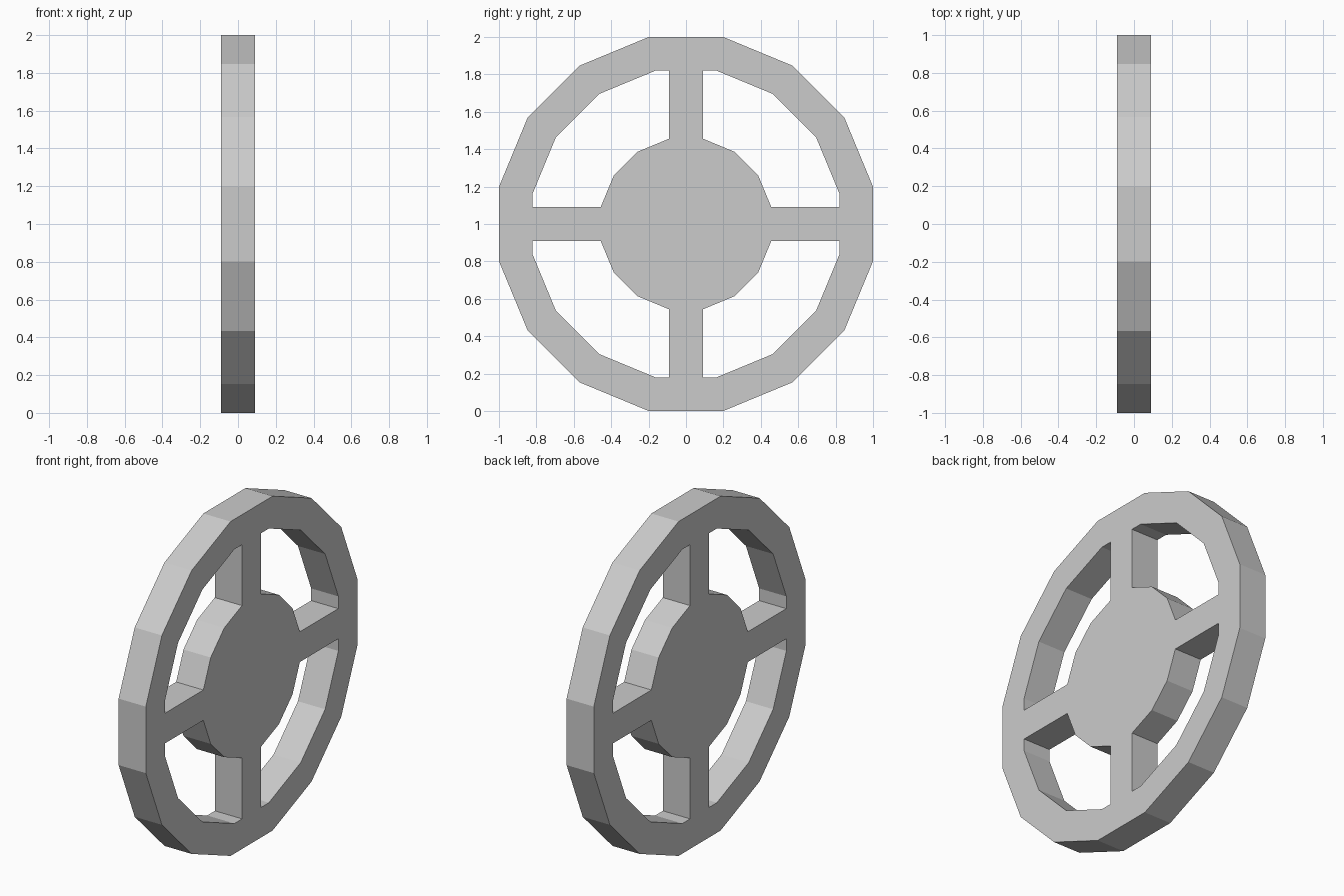
import bpy, bmesh
from math import radians, cos, sin, pi

if "Cube" in bpy.data.objects:
    bpy.data.objects.remove(bpy.data.objects["Cube"])

SIDES = 16
STEP = 2 * pi / SIDES
HALF_THICK = 0.09
HALF_SPOKE = 0.09
OUTER, INNER, HUB = (r / cos(STEP / 2) for r in (1.0, 0.82, 0.456))


def polygon(radius, count):
    """First corners of a flat-topped 16-gon."""
    return [(radius * cos((i + 0.5) * STEP), radius * sin((i + 0.5) * STEP))
            for i in range(count)]


def add_loop(curve, points):
    spline = curve.splines.new('POLY')
    spline.points.add(len(points) - 1)
    for p, (x, y) in zip(spline.points, points):
        p.co = (x, y, 0, 1)
    spline.use_cyclic_u = True
    spline.use_smooth = False


curve = bpy.data.curves.new("spoked_wheel", 'CURVE')
curve.dimensions = '2D'
curve.fill_mode = 'BOTH'
curve.extrude = HALF_THICK

# Outer rim
add_loop(curve, polygon(OUTER, SIDES))

# Four windows between rim, hub and spokes
window = ([(0.82, HALF_SPOKE)] + polygon(INNER, 4) + [(HALF_SPOKE, 0.82)]
          + polygon(HUB, 4)[::-1])
for _ in range(4):
    add_loop(curve, window)
    window = [(-y, x) for x, y in window]

# Stand the wheel upright, facing along x
wheel = bpy.data.objects.new("spoked_wheel", curve)
bpy.context.collection.objects.link(wheel)
wheel.location = (0, 0, 1)
wheel.rotation_euler = (radians(90), 0, radians(90))
bpy.context.view_layer.objects.active = wheel
wheel.select_set(True)
bpy.ops.object.convert(target='MESH')

# Weld the caps to the walls
wheel = bpy.context.view_layer.objects.active
bm = bmesh.new()
bm.from_mesh(wheel.data)
bmesh.ops.remove_doubles(bm, verts=bm.verts, dist=0.0005)
bmesh.ops.recalc_face_normals(bm, faces=bm.faces)
bmesh.ops.dissolve_limit(bm, angle_limit=radians(1), verts=bm.verts, edges=bm.edges)
for f in bm.faces:
    f.smooth = False
bm.to_mesh(wheel.data)
bm.free()
